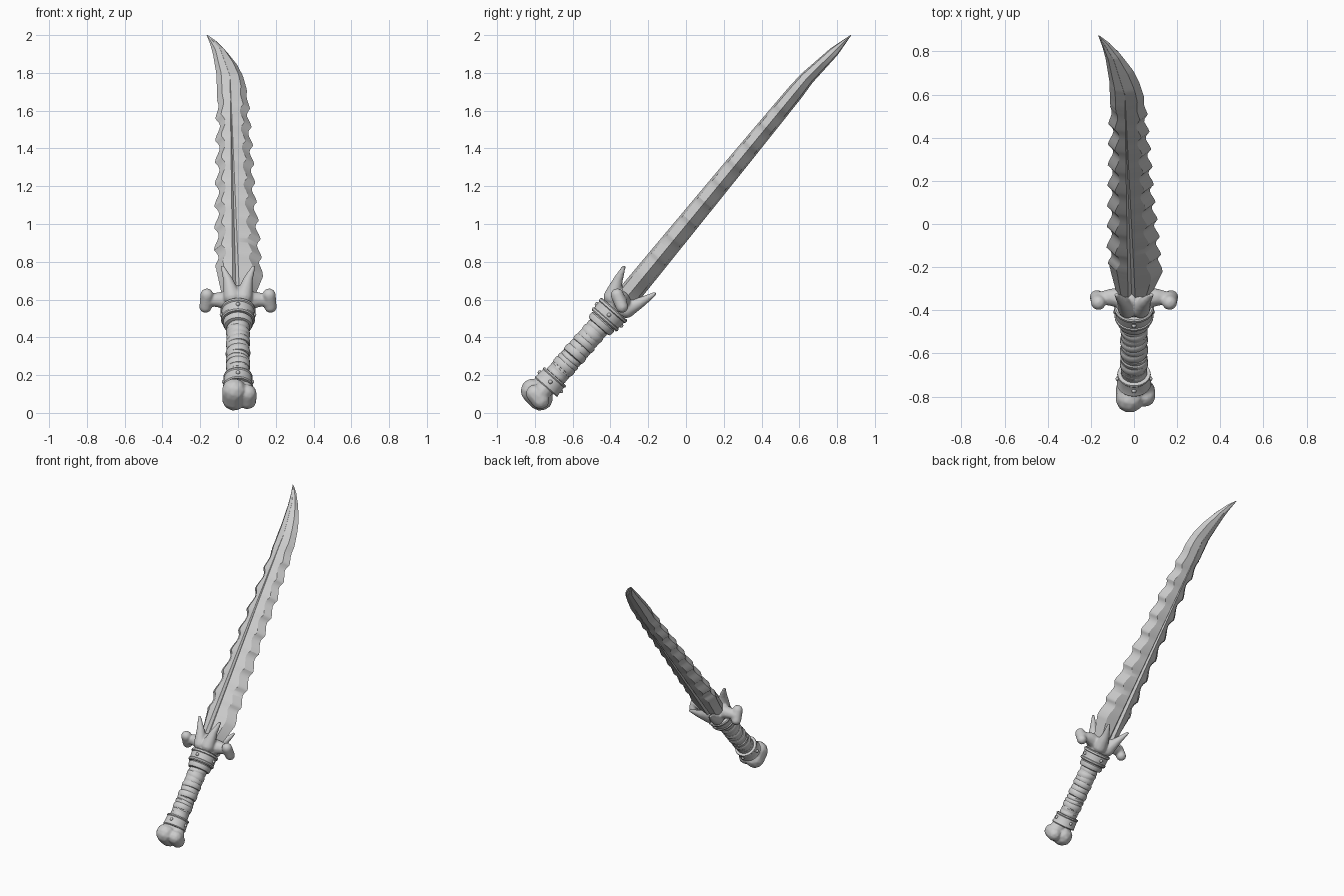
import bpy, bmesh, math, random
from mathutils import Matrix, Vector

random.seed(4)
if "Cube" in bpy.data.objects:
    bpy.data.objects.remove(bpy.data.objects["Cube"], do_unlink=True)

# Weapon space: x = width, y = thickness, z = along the length; then leaned back
LEAN = Matrix.Translation((0, -0.79, 0.10)) @ Matrix.Rotation(math.radians(-41.2), 4, 'X')

grey = bpy.data.materials.new("pale_grey")
grey.use_nodes = True
colour = (0.6, 0.6, 0.6, 1)
grey.diffuse_color = colour
grey.node_tree.nodes["Principled BSDF"].inputs["Base Color"].default_value = colour


def finish(name, bm, angle=35):
    bmesh.ops.recalc_face_normals(bm, faces=bm.faces)
    mesh = bpy.data.meshes.new(name)
    bm.to_mesh(mesh)
    bm.free()
    mesh.transform(LEAN)
    mesh.materials.append(grey)
    ob = bpy.data.objects.new(name, mesh)
    bpy.context.collection.objects.link(ob)
    bpy.ops.object.select_all(action='DESELECT')
    ob.select_set(True)
    bpy.context.view_layer.objects.active = ob
    bpy.ops.object.shade_smooth_by_angle(angle=math.radians(angle))
    return ob


def loft(rings):
    bm = bmesh.new()
    rows = [[bm.verts.new(p) for p in ring] for ring in rings]
    n = len(rows[0])
    for a, b in zip(rows, rows[1:]):
        for i in range(n):
            j = (i + 1) % n
            bm.faces.new((a[i], a[j], b[j], b[i]))
    bm.faces.new(rows[0])
    bm.faces.new(rows[-1])
    return bm


def track(keys, s):
    for (s0, v0), (s1, v1) in zip(keys, keys[1:]):
        if s <= s1:
            return v0 + (v1 - v0) * max(0, (s - s0) / (s1 - s0))
    return keys[-1][1]


def turned(name, profile, tilt=0.0, cy=0.012):
    rings = []
    for s, r in profile:
        ring = []
        for i in range(32):
            a = math.tau * i / 32
            x, y = r * math.cos(a), r * math.sin(a)
            ring.append((x, y + cy, s + tilt * x))
        rings.append(ring)
    return finish(name, loft(rings))


def sculpted(name, limbs, smooth):
    """Chains of (x, y, z, radius) balls fused into one organic surface."""
    bm = bmesh.new()
    for limb in limbs:
        for a, b in zip(limb, limb[1:]):
            for k in range(9):
                x, y, z, r = Vector(a).lerp(Vector(b), k / 8)
                bmesh.ops.create_icosphere(bm, subdivisions=2, radius=r,
                                           matrix=Matrix.Translation((x, y, z)))
    ob = finish(name, bm, 180)
    rm = ob.modifiers.new("Fuse", 'REMESH')
    rm.mode = 'VOXEL'
    rm.voxel_size = 0.007
    rm.use_smooth_shade = True
    sm = ob.modifiers.new("Soften", 'SMOOTH')
    sm.iterations = smooth
    return ob


# Blade: lofted sections with chipped edges and a tapering central groove
left = [(.68, -.08), (.93, -.122), (1.73, -.115), (2.1, -.112), (2.22, -.113),
        (2.38, -.132), (2.46, -.148), (2.525, -.166)]
right = [(.68, .08), (.84, .132), (1.12, .118), (1.41, .095), (1.73, .08),
         (1.99, .064), (2.13, .045), (2.22, .025), (2.3, -.004), (2.4, -.06),
         (2.48, -.115), (2.525, -.16)]
ridge = [(.68, -.01), (2.18, -.042), (2.4, -.095), (2.525, -.163)]
half = [(.68, .062), (1.6, .052), (2.1, .044), (2.4, .026), (2.525, .002)]
bow = [(.68, .022), (1.5, -.004), (2.2, -.025), (2.525, 0)]


def chip(s, period, phase, amp):
    u = (s / period + phase) % 1
    fade = min(1, max(0, (2.14 - s) / .2)) * min(1, max(0, (s - .85) / .1))
    return amp * fade * math.sin(math.pi * u ** 1.7)


sections = []
ROWS = 190
for i in range(ROWS + 1):
    s = .68 + (2.525 - .68) * i / ROWS
    nl, nr = chip(s, .15, .2, .024), chip(s, .128, .45, .02)
    xl, xr = track(left, s) + nl, track(right, s) - nr
    xl -= .006 if .9 < s < 2.05 else 0
    c, h, t = track(ridge, s), track(half, s), track(bow, s)
    g = max(.0004, .016 * (2.2 - s) / 1.4)
    dip = min(.016, g * 1.2)
    bl = xl + (c - xl) * (.36 + 4 * nl)
    br = xr + (c - xr) * (.36 + 4 * nr)
    g = min(g, (c - bl) * .5, (br - c) * .5)
    face = [(bl, h * .78), (c - g, h), (c, h - dip), (c + g, h), (br, h * .78)]
    ring = [(xl, t, s)] + [(x, t - y, s) for x, y in face]
    ring += [(xr, t, s)] + [(x, t + y, s) for x, y in reversed(face)]
    sections.append(ring)
finish("blade", loft(sections), 28)

# Guard: bone-like crossbar with knuckle ends and four horns hugging the blade
limbs = [[(0, .012, .58, .065), (0, .012, .67, .082)]]
for sx in (-1, 1):
    limbs.append([(0, .01, .66, .065), (sx * .1, .01, .672, .042),
                  (sx * .145, .01, .668, .032), (sx * .165, .01, .66, .036)])
    limbs.append([(sx * .165, -.025, .675, .036), (sx * .172, .035, .645, .034)])
    for sy in (-1, 1):
        limbs.append([(sx * .03, .012 + sy * .05, .65, .048),
                      (sx * .052, .012 + sy * .085, .735, .027),
                      (sx * .082, .012 + sy * .108, .81, .011)])
sculpted("guard", limbs, 5)

# Collars
turned("upper_collar", [(.525, .06), (.525, .084), (.532, .09), (.542, .09), (.546, .085),
                        (.588, .087), (.592, .093), (.604, .093), (.61, .087), (.61, .06)])
turned("upper_ring", [(.482, .055), (.486, .072), (.5, .078), (.518, .078), (.528, .07)])
turned("lower_collar", [(.058, .05), (.058, .076), (.064, .08), (.072, .077), (.12, .074),
                        (.126, .078), (.134, .076), (.136, .05)])

# Rivets around both collars
for name, s, r in (("upper_rivet", .567, .086), ("lower_rivet", .096, .075)):
    for k in range(4):
        a = math.tau * k / 4
        bm = bmesh.new()
        bmesh.ops.create_uvsphere(bm, u_segments=12, v_segments=8, radius=.011, matrix=
                                  Matrix.Translation((r * math.cos(a), .012 + r * math.sin(a), s)))
        finish(f"{name}_{k + 1}", bm)

# Grip: uneven leather wraps over a core
core = [(.1 + .4 * i / 20, .056 + .004 * math.sin(i * .5)) for i in range(21)]
turned("grip_core", core)
s, n = .135, 0
while s < .485:
    w = random.uniform(.024, .042)
    r = .058 + random.uniform(0, .006)
    n += 1
    turned(f"grip_wrap_{n}", [(s - .004, r - .012), (s, r - .002), (s + w * .25, r + .002),
                              (s + w * .75, r + .002), (s + w, r - .003),
                              (s + w + .003, r - .012)], random.uniform(-.16, .1))
    s += w * .93

# Pommel: joint end with two unequal lobes
sculpted("pommel", [
    [(0, .012, .09, .058), (-.015, 0, .03, .062)],
    [(-.02, -.026, .0, .067), (-.02, .03, -.004, .067)],
    [(.02, .012, .07, .05), (.05, .012, -.004, .051)],
    [(.05, -.008, -.004, .05), (.05, .036, -.012, .049)]], 2)
